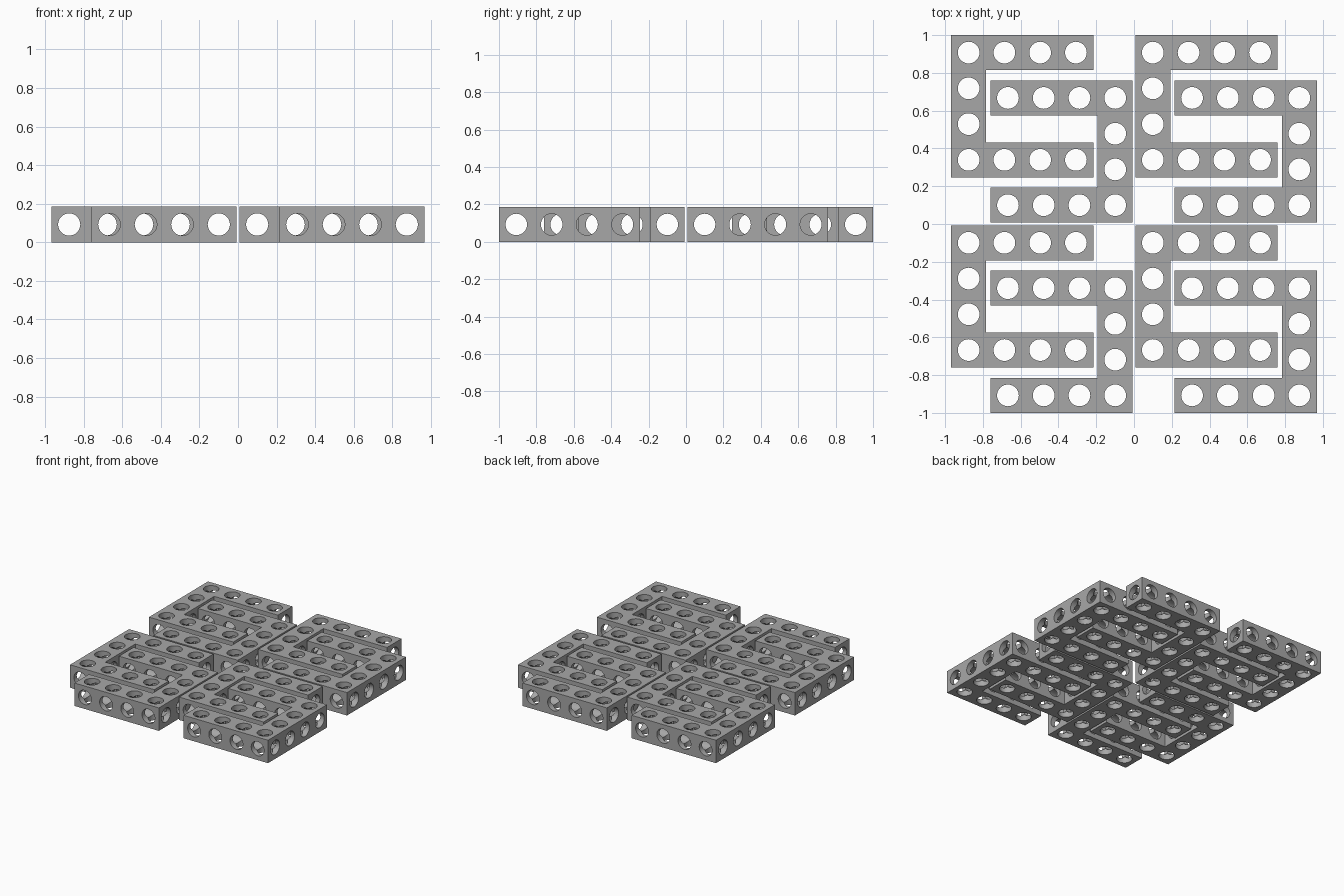
import bpy, bmesh, math
from mathutils import Vector

if "Cube" in bpy.data.objects:
    bpy.data.objects.remove(bpy.data.objects["Cube"])

PITCH = 0.1893      # distance between holes
HALF = 0.0925       # half the beam thickness
RADIUS = 0.0575     # hole radius
SEG = 32            # sides of each hole
ANGLES = [2 * math.pi * i / SEG for i in range(SEG)]

grey = bpy.data.materials.new("plain_grey")
grey.diffuse_color = (0.39, 0.39, 0.39, 1)
grey.use_nodes = True
grey.node_tree.nodes["Principled BSDF"].inputs["Base Color"].default_value = grey.diffuse_color


def loft(bm, ring_a, ring_b):
    a = [bm.verts.new(p) for p in ring_a]
    b = [bm.verts.new(p) for p in ring_b]
    for i in range(SEG):
        j = (i + 1) % SEG
        bm.faces.new((a[i], a[j], b[j], b[i]))


def add_side(bm, centre, axis, sign, linked):
    """One side of a cube cell drilled along all three axes."""
    def point(depth, u, v):
        p = Vector((0, 0, 0))
        p[axis] = sign * depth
        p[(axis + 1) % 3] = u
        p[(axis + 2) % 3] = v
        return centre + p

    def square(depth):
        ring = []
        for t in ANGLES:
            c, s = math.cos(t), math.sin(t)
            k = HALF / max(abs(c), abs(s))
            ring.append(point(depth, c * k, s * k))
        return ring

    def circle(depth):
        return [point(depth, RADIUS * math.cos(t), RADIUS * math.sin(t)) for t in ANGLES]

    # where this tunnel meets the two crossing tunnels
    crossing = [point(RADIUS * max(abs(math.cos(t)), abs(math.sin(t))),
                      RADIUS * math.cos(t), RADIUS * math.sin(t)) for t in ANGLES]
    if linked:
        loft(bm, square(HALF), square(PITCH / 2))
        loft(bm, circle(PITCH / 2), crossing)
    else:
        loft(bm, square(HALF), circle(HALF))
        loft(bm, circle(HALF), crossing)


def make_bracket(name, spine):
    """Three-sided bracket: two arms of four cells joined by a spine column."""
    cells = {(c, r) for c in range(4) for r in range(4) if c == spine or r in (0, 3)}
    bm = bmesh.new()
    for c, r in sorted(cells):
        centre = Vector(((c - 1.5) * PITCH, (r - 1.5) * PITCH, HALF))
        for axis in range(3):
            for sign in (-1, 1):
                near = (c + sign * (axis == 0), r + sign * (axis == 1))
                add_side(bm, centre, axis, sign, axis < 2 and near in cells)
    bmesh.ops.remove_doubles(bm, verts=bm.verts, dist=1e-5)
    bmesh.ops.recalc_face_normals(bm, faces=bm.faces)
    mesh = bpy.data.meshes.new(name)
    bm.to_mesh(mesh)
    bm.free()
    mesh.materials.append(grey)
    return mesh


# interlocking pair, repeated in a two by two layout
left_mesh = make_bracket("left_bracket", 0)
right_mesh = make_bracket("right_bracket", 3)
for mesh, x, y in ((left_mesh, -0.5915, 0.6235), (right_mesh, -0.3835, 0.3835)):
    for i in range(2):
        for j in range(2):
            place = ("back", "front")[j] + ("_left", "_right")[i]
            ob = bpy.data.objects.new(f"{mesh.name}_{place}", mesh)
            ob.location = (x + 0.975 * i, y - 1.007 * j, 0)
            bpy.context.collection.objects.link(ob)

# smooth tunnels, sharp edges
for ob in bpy.context.collection.objects:
    ob.select_set(True)
    bpy.context.view_layer.objects.active = ob
bpy.ops.object.shade_smooth_by_angle(angle=math.radians(30))
